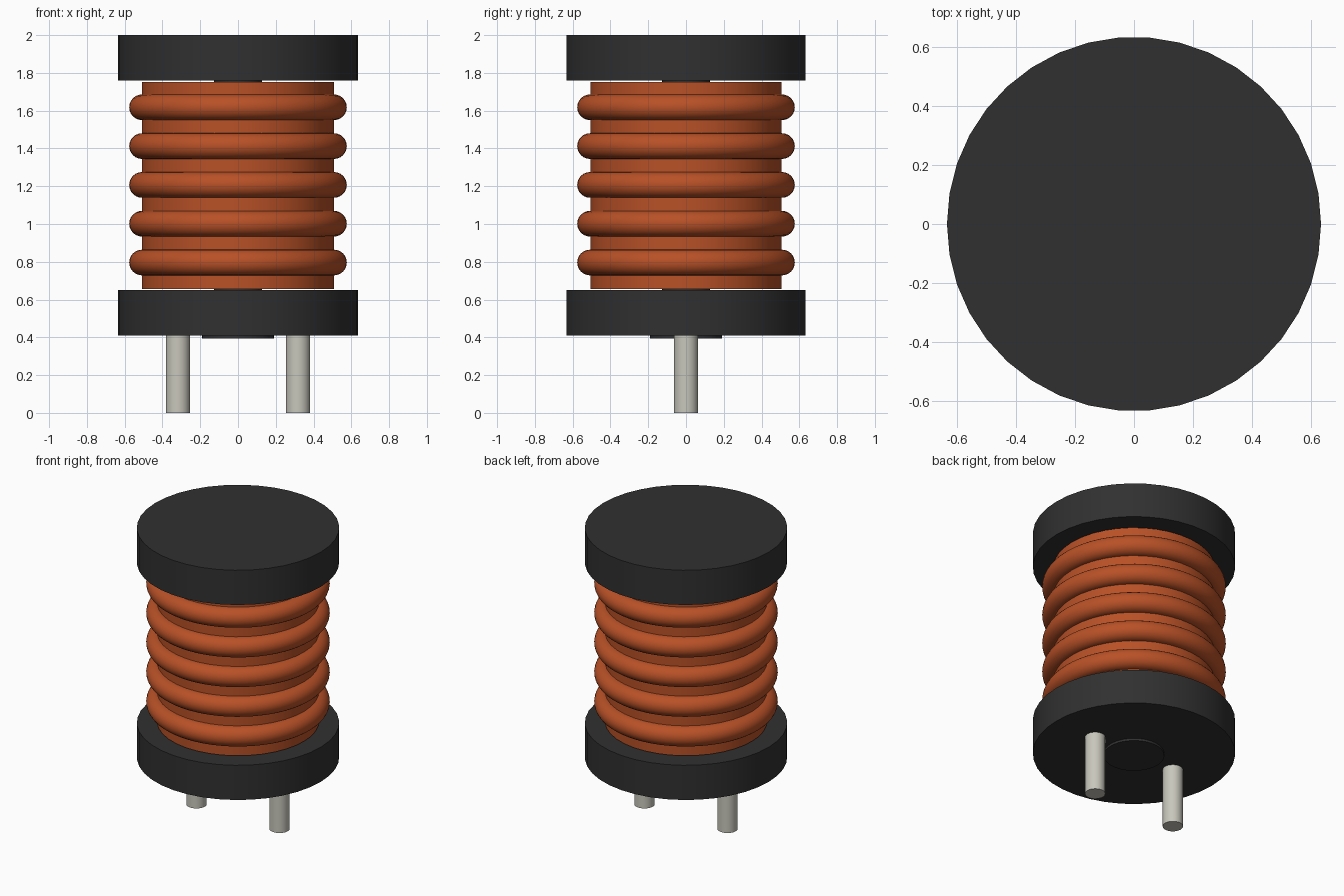
import bpy
import math

cube = bpy.data.objects.get("Cube")
if cube:
    bpy.data.objects.remove(cube, do_unlink=True)


def material(name, rgb):
    mat = bpy.data.materials.new(name)
    mat.use_nodes = True
    mat.diffuse_color = (*rgb, 1)
    mat.node_tree.nodes["Principled BSDF"].inputs["Base Color"].default_value = (*rgb, 1)
    return mat


ferrite = material("dark ferrite", (0.03, 0.03, 0.03))
copper = material("copper", (0.48, 0.082, 0.02))
tin = material("tinned metal", (0.58, 0.57, 0.50))


def finish(name, mat):
    obj = bpy.context.object
    obj.name = name
    obj.data.materials.append(mat)
    bpy.ops.object.shade_smooth_by_angle(angle=math.radians(35))
    return obj


def cylinder(name, radius, bottom, top, mat, x=0, sides=38):
    # Turned so that a corner of the outline lies on the x axis
    bpy.ops.mesh.primitive_cylinder_add(
        vertices=sides, radius=radius, depth=top - bottom,
        location=(x, 0, (bottom + top) / 2), rotation=(0, 0, math.pi / 2))
    return finish(name, mat)


# Drum core: two flanges, a thin centre post and a small foot disc
cylinder("top_flange", 0.635, 1.76, 2.0, ferrite)
cylinder("bottom_flange", 0.635, 0.41, 0.65, ferrite)
cylinder("centre_post", 0.127, 0.6, 1.8, ferrite)
cylinder("foot_disc", 0.19, 0.394, 0.45, ferrite)

# Winding body with raised turns of wire
cylinder("winding_body", 0.508, 0.657, 1.753, copper)
for i in range(5):
    bpy.ops.mesh.primitive_torus_add(
        location=(0, 0, 0.796 + i * 0.2055), major_radius=0.508, minor_radius=0.068,
        major_segments=64, minor_segments=24)
    finish(f"wire_turn_{i + 1}", copper)

# Solder pins
for side, x in (("left", 0.318), ("right", -0.318)):
    cylinder(f"{side}_pin", 0.0635, 0, 0.43, tin, x)
